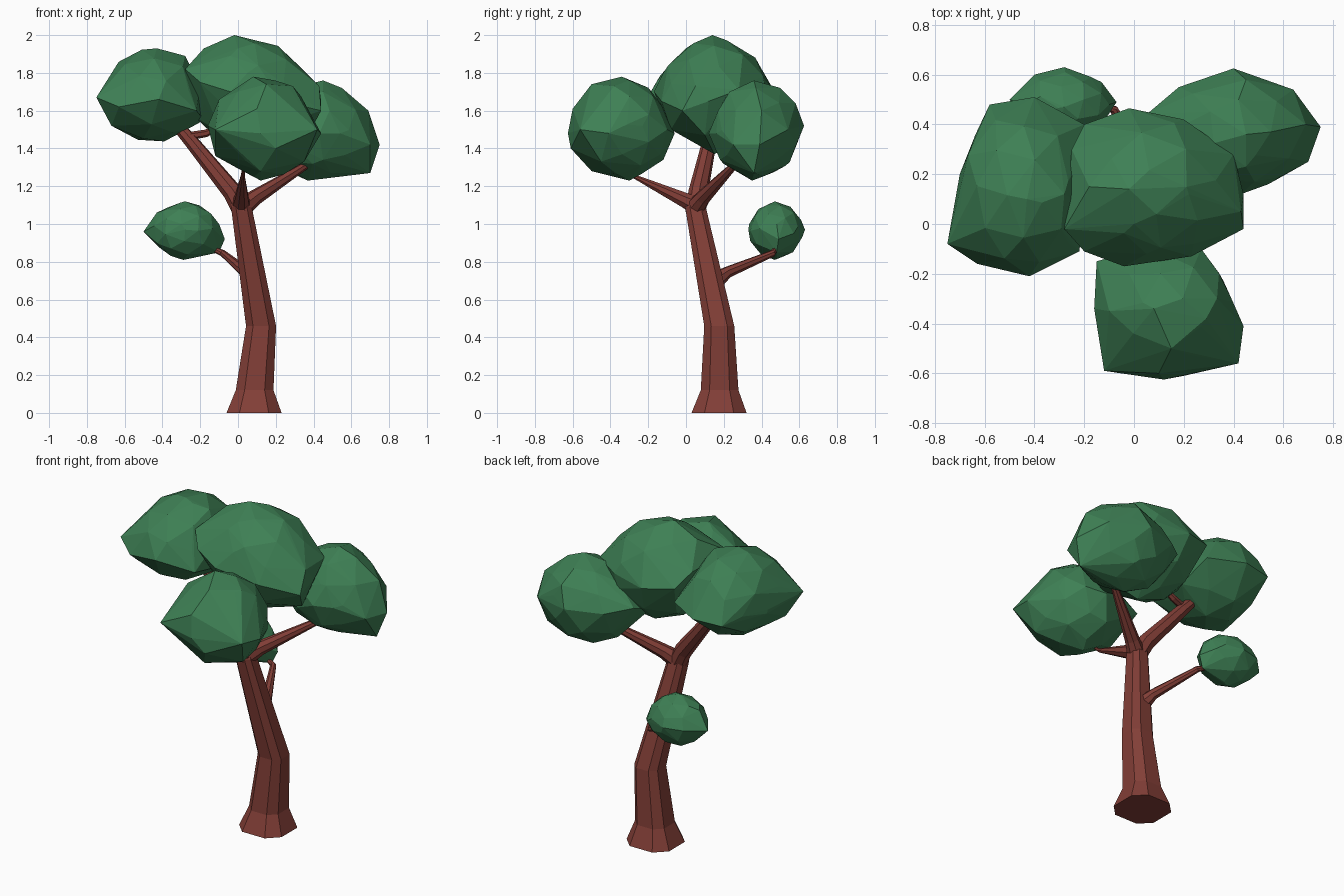
import bpy, bmesh, math
from mathutils import Vector, Euler, Matrix


def material(name, rgb):
    m = bpy.data.materials.new(name)
    m.diffuse_color = (*rgb, 1)
    return m


BARK = material("red brown bark", (0.225, 0.049, 0.038))
LEAF = material("leaf green", (0.048, 0.215, 0.09))


def finish(bm, name, mat):
    bmesh.ops.recalc_face_normals(bm, faces=bm.faces)
    me = bpy.data.meshes.new(name)
    bm.to_mesh(me)
    bm.free()
    me.materials.append(mat)
    ob = bpy.data.objects.new(name, me)
    bpy.context.collection.objects.link(ob)
    return ob


def limb(name, path, sides=8, flat=False):
    """Tapered tube through (x, y, z, radius) points; flat keeps rings level."""
    bm = bmesh.new()
    pts = [Vector(p[:3]) for p in path]
    angles = [2 * math.pi * (k + 0.5) / sides for k in range(sides)]
    if flat:  # wide faces to the front, back and sides
        angles = [math.radians(q + s) for q in (45, 135, 225, 315) for s in (-17, 17)]
    rings = []
    for i, p in enumerate(pts):
        t = (pts[min(i + 1, len(pts) - 1)] - pts[max(i - 1, 0)]).normalized()
        u, v = Vector((1, 0, 0)), Vector((0, 1, 0))
        if not flat:
            u = t.cross(Vector((0, 0, 1))).normalized()
            v = t.cross(u)
        rings.append([bm.verts.new(p + path[i][3] * (u * math.cos(a) + v * math.sin(a)))
                      for a in angles])
    for a, b in zip(rings, rings[1:]):
        for k in range(len(a)):
            j = (k + 1) % len(a)
            bm.faces.new((a[k], a[j], b[j], b[k]))
    bm.faces.new(rings[0])
    bm.faces.new(rings[-1])
    return finish(bm, name, BARK)


def clump(name, centre, radii, turn, corners):
    """Faceted leaf ball stretched out to its corner points by a convex hull."""
    ball, bm = bmesh.new(), bmesh.new()
    m = (Matrix.Translation(centre) @ Matrix.Diagonal((*radii, 1))
         @ Euler(turn).to_matrix().to_4x4())
    bmesh.ops.create_icosphere(ball, subdivisions=2, radius=1, matrix=m)
    for p in [v.co for v in ball.verts] + list(corners):
        bm.verts.new(p)
    ball.free()
    bmesh.ops.convex_hull(bm, input=bm.verts[:])
    bmesh.ops.delete(bm, geom=[v for v in bm.verts if not v.link_faces], context='VERTS')
    return finish(bm, name, LEAF)


# trunk with flared foot and a bend
limb("trunk", [(0.085, 0.175, 0, 0.165), (0.088, 0.178, 0.12, 0.113),
               (0.122, 0.176, 0.46, 0.09), (0.018, 0.05, 1.09, 0.062),
               (0.005, 0.05, 1.14, 0.045)], 8, True)

# branches
limb("left_branch", [(0.03, 0.05, 1.06, 0.055), (-0.03, 0.065, 1.17, 0.052),
                     (-0.25, 0.125, 1.44, 0.038), (-0.33, 0.14, 1.53, 0.03)])
limb("left_twig", [(-0.26, 0.12, 1.465, 0.022), (-0.17, 0.14, 1.48, 0.02),
                   (-0.08, 0.15, 1.52, 0.012)], 6)
limb("right_branch", [(0.015, 0.045, 1.08, 0.055), (0.09, 0.09, 1.14, 0.042),
                      (0.35, 0.25, 1.305, 0.021), (0.42, 0.29, 1.35, 0.014)])
limb("front_branch", [(0.015, 0.07, 1.09, 0.055), (0.018, -0.01, 1.128, 0.042),
                      (0.025, -0.27, 1.25, 0.012), (0.03, -0.33, 1.3, 0.006)])
limb("back_branch", [(0.08, 0.13, 0.68, 0.055), (0.04, 0.22, 0.745, 0.031),
                     (-0.08, 0.46, 0.845, 0.018), (-0.16, 0.48, 0.88, 0.012)])

# leaf clumps
clump("left_leaves", (-0.45, 0.14, 1.68), (0.26, 0.32, 0.25), (0.3, 0.2, 0.5),
      [(-0.75, -0.08, 1.67), (-0.63, -0.16, 1.62), (-0.42, -0.21, 1.66),
       (-0.22, -0.11, 1.6), (-0.58, 0.48, 1.62), (-0.4, 0.51, 1.63),
       (-0.7, 0.2, 1.65), (-0.67, 0.05, 1.79), (-0.43, 0.1, 1.93),
       (-0.28, 0.12, 1.89), (-0.18, 0.2, 1.55), (-0.2, 0.4, 1.64),
       (-0.67, -0.02, 1.52)])
clump("top_leaves", (0.06, 0.15, 1.69), (0.31, 0.29, 0.29), (0.1, 0.5, 0.2),
      [(-0.02, 0.14, 2.0), (0.22, 0.12, 1.93), (0.43, 0.05, 1.73),
       (0.44, -0.02, 1.6), (0.44, 0.12, 1.65), (0.4, 0.28, 1.71),
       (0.2, 0.42, 1.72), (-0.02, 0.465, 1.7), (-0.2, 0.4, 1.72),
       (-0.25, 0.3, 1.8), (-0.28, -0.02, 1.82), (-0.2, -0.11, 1.75),
       (-0.04, -0.17, 1.7), (0.23, -0.13, 1.65), (0.37, 0.1, 1.47),
       (0.1, 0.15, 1.37), (-0.2, 0.1, 1.55), (-0.18, 0.15, 1.93),
       (0.1, 0.27, 1.93), (0.0, 0.39, 1.82), (0.05, -0.12, 1.8), (0.0, 0.0, 1.93),
       (0.15, -0.08, 1.5)])
clump("front_leaves", (0.14, -0.34, 1.505), (0.26, 0.25, 0.265), (0.6, 0.1, 0.9),
      [(0.42, -0.56, 1.5), (0.44, -0.41, 1.48), (0.36, -0.23, 1.52),
       (0.12, -0.625, 1.48), (-0.12, -0.59, 1.5), (-0.16, -0.34, 1.52),
       (-0.15, -0.15, 1.5), (0.08, -0.34, 1.78), (0.29, -0.38, 1.73),
       (0.12, -0.3, 1.23), (0.35, -0.45, 1.33), (0.15, -0.06, 1.48), (0.27, -0.1, 1.5),
       (0.1, -0.6, 1.61), (0.15, -0.5, 1.74), (0.2, -0.61, 1.4), (0.12, -0.5, 1.28),
       (0.1, -0.13, 1.63), (0.1, -0.12, 1.34), (-0.12, -0.35, 1.36), (-0.1, -0.35, 1.66)])
clump("right_leaves", (0.4, 0.37, 1.49), (0.29, 0.235, 0.25), (0.2, 0.7, 0.3),
      [(0.75, 0.39, 1.42), (0.7, 0.25, 1.42), (0.7, 0.36, 1.27), (0.64, 0.54, 1.5),
       (0.4, 0.625, 1.52), (0.18, 0.55, 1.52), (0.05, 0.44, 1.55), (0.03, 0.3, 1.5),
       (0.43, 0.12, 1.48), (0.54, 0.16, 1.48), (0.45, 0.36, 1.76),
       (0.55, 0.37, 1.72), (0.69, 0.4, 1.6), (0.37, 0.35, 1.23),
       (0.42, 0.5, 1.72), (0.45, 0.58, 1.64), (0.45, 0.17, 1.6), (0.45, 0.23, 1.7),
       (0.42, 0.55, 1.33), (0.45, 0.18, 1.34)])
clump("small_leaves", (-0.28, 0.475, 0.965), (0.18, 0.145, 0.15), (0.4, 0.3, 0.1),
      [(-0.5, 0.5, 0.96), (-0.43, 0.48, 1.06), (-0.28, 0.47, 1.12), (-0.1, 0.48, 1.0),
       (-0.07, 0.49, 0.92), (-0.1, 0.48, 0.85), (-0.29, 0.47, 0.81),
       (-0.28, 0.63, 0.97), (-0.28, 0.33, 0.97), (-0.13, 0.57, 0.95), (-0.4, 0.6, 0.97)])
